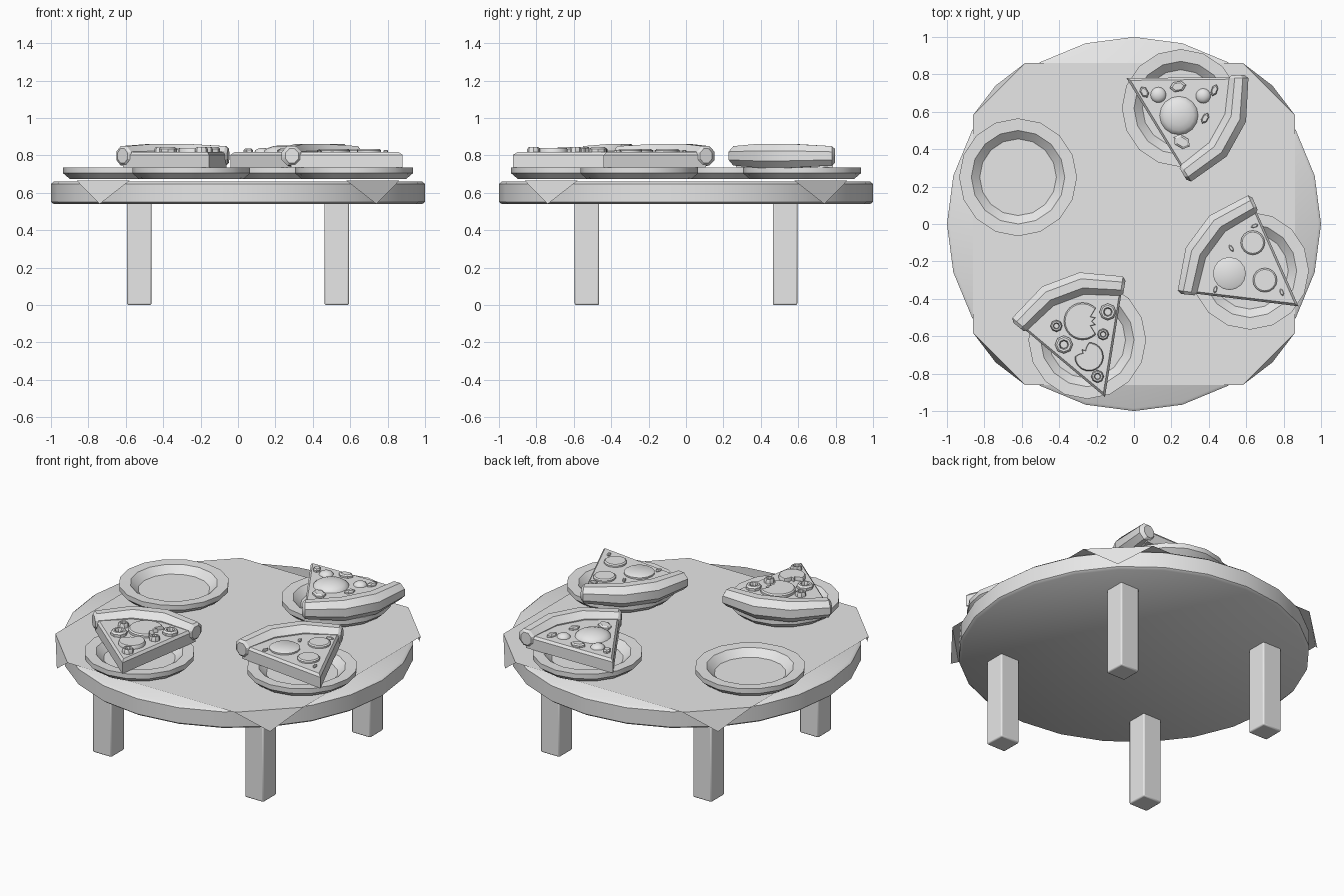
import bpy, bmesh
from math import sin, cos, pi, radians
from mathutils import Vector, Matrix

cube = bpy.data.objects.get("Cube")
if cube:
    bpy.data.objects.remove(cube)

grey = bpy.data.materials.new("plain_grey")
grey.use_nodes = True
grey.diffuse_color = (0.8, 0.8, 0.8, 1)
grey.node_tree.nodes["Principled BSDF"].inputs["Base Color"].default_value = (0.8, 0.8, 0.8, 1)


def finish(name, bm, matrix=Matrix(), angle=35, bevel=0):
    bmesh.ops.recalc_face_normals(bm, faces=bm.faces)
    mesh = bpy.data.meshes.new(name)
    bm.to_mesh(mesh)
    bm.free()
    mesh.materials.append(grey)
    obj = bpy.data.objects.new(name, mesh)
    bpy.context.collection.objects.link(obj)
    obj.matrix_world = matrix
    if bevel:
        mod = obj.modifiers.new("soft_edges", "BEVEL")
        mod.width = bevel
        mod.segments = 2
    bpy.ops.object.select_all(action="DESELECT")
    obj.select_set(True)
    bpy.context.view_layer.objects.active = obj
    bpy.ops.object.shade_smooth_by_angle(angle=radians(angle))
    return obj


def loft(bm, rings):
    """Skin closed rings of points and cap both ends."""
    rows = [[bm.verts.new(p) for p in ring] for ring in rings]
    n = len(rows[0])
    for a, b in zip(rows, rows[1:]):
        for i in range(n):
            bm.faces.new((a[i], a[(i + 1) % n], b[(i + 1) % n], b[i]))
    bm.faces.new(rows[0])
    bm.faces.new(rows[-1])


def circle(r, z, n, x=0, y=0, turn=0):
    return [(x + r * cos(turn + 2 * pi * i / n), y + r * sin(turn + 2 * pi * i / n), z)
            for i in range(n)]


# Table top and legs
bm = bmesh.new()
loft(bm, [circle(r, z, 24) for r, z in
          ((0.985, 0.54), (1, 0.552), (1, 0.648), (0.985, 0.66))])
finish("table_top", bm, angle=40)

for side, sx in (("left", 1), ("right", -1)):
    for end, sy in (("front", -1), ("back", 1)):
        bm = bmesh.new()
        bmesh.ops.create_cube(bm, size=1)
        bmesh.ops.scale(bm, vec=(0.13, 0.13, 0.55), verts=bm.verts)
        finish(f"{end}_{side}_leg", bm, Matrix.Translation((sx * 0.528, sy * 0.53, 0.275)),
               bevel=0.008)

# Tablecloth with four corners folded down
bm = bmesh.new()
edge, fold, top = 0.862, 0.58, 0.665
rim = []
for k in range(4):
    spin = Matrix.Rotation(k * pi / 2, 3, "Z")
    a, b, tip = [bm.verts.new(spin @ Vector(p)) for p in
                 ((edge, fold, top), (fold, edge, top), (0.74, 0.74, 0.54))]
    bm.faces.new((b, a, tip))
    rim += [a, b]
bm.faces.new(rim)
finish("tablecloth", bm, angle=20)

# Four plates
plate_profile = ((0.28, 0.675), (0.315, 0.705), (0.315, 0.735),
                 (0.25, 0.733), (0.205, 0.692))
for k in range(4):
    bm = bmesh.new()
    loft(bm, [circle(r, z, 16) for r, z in plate_profile])
    spin = Matrix.Rotation(k * pi / 2, 4, "Z")
    finish(f"plate_{k + 1}", bm, spin @ Matrix.Translation((0.62, -0.25, 0)), angle=30)

# Toppings, all resting on the cheese
CHEESE = 0.818


def disc(name, x, y, r, h=0.016, n=16):
    bm = bmesh.new()
    loft(bm, [circle(s * r, CHEESE + z, n, x, y)
              for s, z in ((1, -0.01), (1, h * 0.6), (0.88, h))])
    finish(name, bm)


def dome(name, x, y, r, h):
    bm = bmesh.new()
    loft(bm, [circle(r * cos(t), CHEESE - 0.005 + h * sin(t), 16, x, y)
              for t in (0, 0.35, 0.7, 1.05, 1.4)])
    finish(name, bm, angle=50)


def ring(name, x, y, r):
    bm = bmesh.new()
    profile = ((1, -0.01), (1, 0.016), (0.8, 0.026), (0.55, 0.026), (0.42, 0.012), (0.42, 0))
    loft(bm, [circle(s * r, CHEESE + z, 8, x, y) for s, z in profile])
    finish(name, bm)


def chunk(name, x, y, length, width, turn, h=0.018):
    bm = bmesh.new()
    loft(bm, [circle(s, z, 6) for s, z in ((1, -0.01), (1, h * 0.6), (0.7, h))])
    bmesh.ops.scale(bm, vec=(length, width, 1), verts=bm.verts)
    finish(name, bm, Matrix.Translation((x, y, CHEESE)) @ Matrix.Rotation(radians(turn), 4, "Z"),
           angle=20)


def bitten_disc(name, x, y, r, bite):
    """Disc with a ragged notch facing the bite angle."""
    shape = []
    for i in range(24):
        t = 2 * pi * i / 24
        inside = cos(t - radians(bite)) > 0.75
        shape.append((t, r * ((0.5, 0.72)[i % 2] if inside else 1)))
    bm = bmesh.new()
    loft(bm, [[(x + s * q * cos(t), y + s * q * sin(t), CHEESE + z) for t, q in shape]
              for s, z in ((1, -0.01), (1, 0.014), (0.93, 0.022))])
    finish(name, bm)


# Slices: dough wedge and a segmented crust
def slice_of_pizza(name, x, y, heading):
    place = Matrix.Translation((x, y, 0)) @ Matrix.Rotation(radians(heading), 4, "Z")
    bm = bmesh.new()

    def wedge(start, z, half):
        far = [(0.6 * cos(radians(a)), 0.6 * sin(radians(a)), z) for a in (-half, 0, half)]
        return [(start, 0, z)] + far
    loft(bm, [wedge(0, 0.735, 29.5), wedge(0, 0.803, 29.5), wedge(0.025, CHEESE, 28.5)])
    finish(name + "_dough", bm, place, angle=10)

    bm = bmesh.new()
    rings = []
    for angle, radius, half, tall in ((-30.5, 0.595, 0.035, 0.038), (-29, 0.6, 0.052, 0.052),
                                      (-9, 0.62, 0.06, 0.064), (9, 0.62, 0.06, 0.064),
                                      (29, 0.6, 0.052, 0.052), (30.5, 0.595, 0.035, 0.038)):
        a = radians(angle)
        section = []
        for i in range(8):
            t = pi / 8 + i * pi / 4
            q = radius + 1.08 * half * cos(t)
            section.append((q * cos(a), q * sin(a), 0.798 + 1.08 * tall * sin(t)))
        rings.append(section)
    loft(bm, rings)
    finish(name + "_crust", bm, place, angle=30)


slice_of_pizza("back_slice", -0.04, 0.78, -29)
slice_of_pizza("left_slice", 0.88, -0.44, 143.5)
slice_of_pizza("front_slice", -0.155, -0.925, 110.5)

# Back slice: domed pieces and mushroom chunks
dome("large_dome", 0.24, 0.58, 0.105, 0.042)
dome("small_dome_1", 0.13, 0.69, 0.043, 0.028)
dome("small_dome_2", 0.37, 0.685, 0.041, 0.028)
for i, c in enumerate(((0.055, 0.705, 0.033, 0.022, 120), (0.235, 0.735, 0.045, 0.03, 10),
                       (0.43, 0.715, 0.033, 0.018, 70), (0.38, 0.565, 0.032, 0.018, 60),
                       (0.255, 0.44, 0.05, 0.035, 150))):
    chunk(f"mushroom_{i + 1}", *c)

# Left slice: round slices and crumbs
for i, c in enumerate(((0.51, -0.265, 0.088), (0.635, -0.1, 0.065), (0.7, -0.3, 0.065))):
    disc(f"sausage_{i + 1}", *c)
for i, c in enumerate(((0.52, -0.13, 120), (0.645, -0.01, 20), (0.435, -0.35, 75),
                       (0.79, -0.365, 110))):
    chunk(f"crumb_{i + 1}", c[0], c[1], 0.021, 0.01, c[2], 0.012)

# Front slice: bitten rounds and olive rings
bitten_disc("bitten_sausage_1", -0.275, -0.52, 0.1, 0)
bitten_disc("bitten_sausage_2", -0.24, -0.71, 0.077, 135)
for i, c in enumerate(((-0.415, -0.545, 0.032), (-0.14, -0.47, 0.045), (-0.165, -0.59, 0.031),
                       (-0.375, -0.645, 0.048), (-0.195, -0.815, 0.034))):
    ring(f"olive_{i + 1}", *c)
